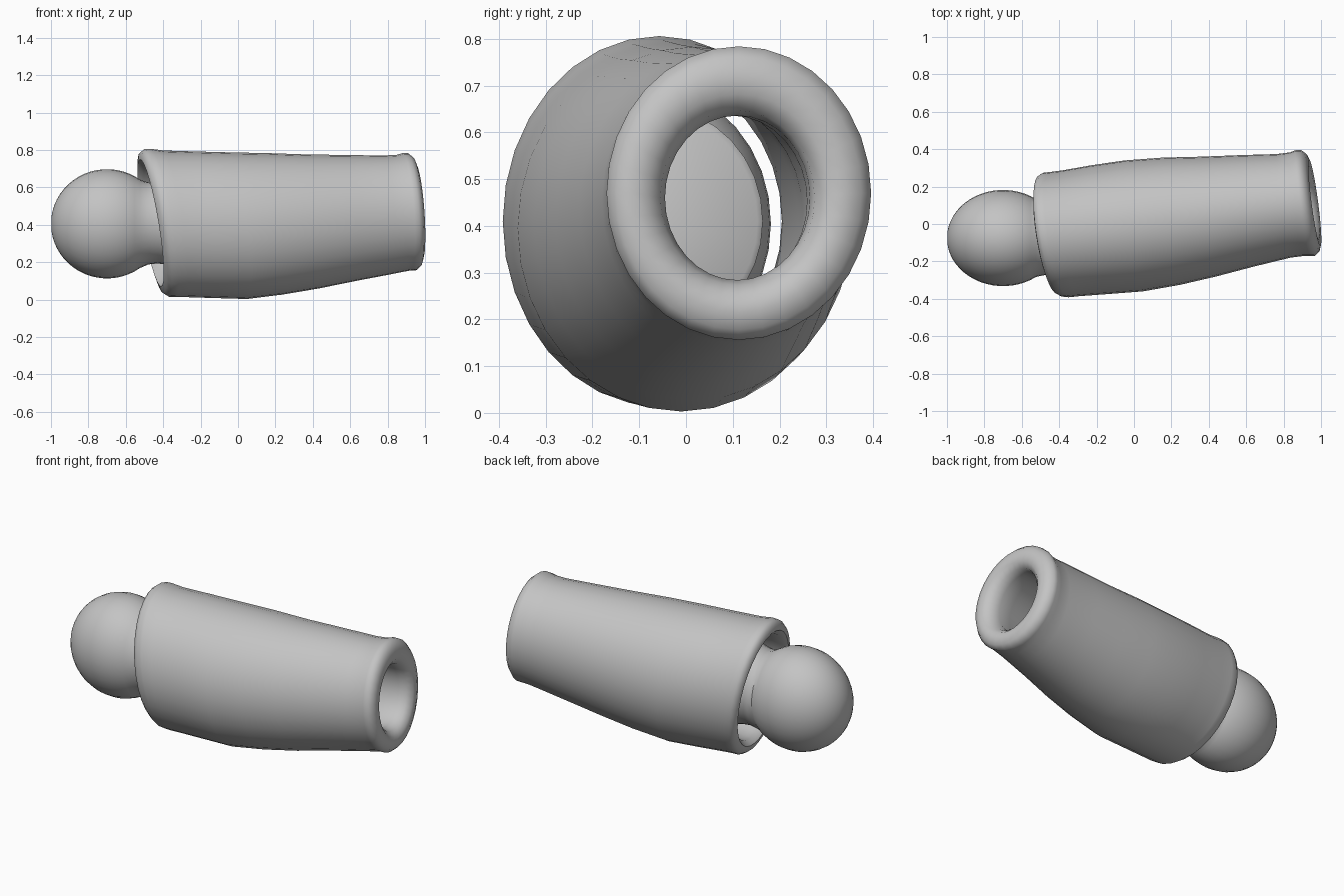
import bpy, bmesh, math

cube = bpy.data.objects.get("Cube")
if cube:
    bpy.data.objects.remove(cube, do_unlink=True)

grey = bpy.data.materials.new("plain_grey")
grey.use_nodes = True
grey.diffuse_color = (0.55, 0.55, 0.55, 1)
grey.node_tree.nodes["Principled BSDF"].inputs["Base Color"].default_value = (0.55, 0.55, 0.55, 1)

SIDES = 32


def loft(name, rings, closed=False):
    """Skin oval rings: (x, y, z, half width, half height, lean with y, lean with z)."""
    bm = bmesh.new()
    loops = []
    for x, y, z, ry, rz, ly, lz in rings:
        loop = []
        for i in range(SIDES):
            a = math.tau * i / SIDES
            dy, dz = ry * math.cos(a), rz * math.sin(a)
            loop.append(bm.verts.new((x + ly * dy + lz * dz, y + dy, z + dz)))
        loops.append(loop)
    pairs = list(zip(loops, loops[1:]))
    if closed:
        pairs.append((loops[-1], loops[0]))
    else:
        bm.faces.new(loops[0])
        bm.faces.new(loops[-1])
    for a, b in pairs:
        for i in range(SIDES):
            j = (i + 1) % SIDES
            bm.faces.new((a[i], a[j], b[j], b[i]))
    bmesh.ops.recalc_face_normals(bm, faces=bm.faces)
    mesh = bpy.data.meshes.new(name)
    bm.to_mesh(mesh)
    bm.free()
    mesh.materials.append(grey)
    obj = bpy.data.objects.new(name, mesh)
    bpy.context.collection.objects.link(obj)
    bpy.ops.object.select_all(action='DESELECT')
    obj.select_set(True)
    bpy.context.view_layer.objects.active = obj
    bpy.ops.object.shade_smooth_by_angle(angle=math.radians(50))
    return obj


# Sleeve: outer wall, rounded narrow lip, bore, rounded wide lip
WIDE, NARROW = (-0.15, -0.165), (-0.13, -0.07)
W, N = (-0.057, 0.41), (0.113, 0.47)
sleeve = [
    (-0.46, *W, 0.315, 0.377, *WIDE),
    (-0.435, *W, 0.331, 0.395, *WIDE),
    (-0.40, *W, 0.335, 0.396, *WIDE),
    (-0.34, -0.05, 0.405, 0.336, 0.392, -0.14, -0.15),
    (-0.18, -0.03, 0.40, 0.344, 0.392, -0.14, -0.14),
    (0.0, -0.01, 0.395, 0.35, 0.392, -0.14, -0.12),
    (0.2, 0.015, 0.405, 0.34, 0.378, -0.14, -0.11),
    (0.4, 0.04, 0.418, 0.32, 0.358, -0.13, -0.1),
    (0.6, 0.07, 0.436, 0.298, 0.337, -0.13, -0.08),
    (0.8, 0.097, 0.453, 0.277, 0.317, *NARROW),
    (0.87, 0.106, 0.462, 0.277, 0.312, *NARROW),
    (0.905, *N, 0.283, 0.314, *NARROW),
    (0.93, *N, 0.283, 0.314, *NARROW),
    (0.955, *N, 0.262, 0.292, *NARROW),
    (0.967, *N, 0.23, 0.255, *NARROW),
    (0.962, 0.112, 0.465, 0.195, 0.217, *NARROW),
    (0.935, 0.11, 0.46, 0.165, 0.187, *NARROW),
    (0.89, 0.11, 0.46, 0.155, 0.176, *NARROW),
    (0.80, 0.097, 0.453, 0.162, 0.183, *NARROW),
    (0.4, 0.04, 0.425, 0.21, 0.24, -0.13, -0.1),
    (0.0, -0.01, 0.41, 0.25, 0.285, -0.14, -0.12),
    (-0.38, *W, 0.262, 0.305, *WIDE),
    (-0.44, *W, 0.268, 0.312, *WIDE),
    (-0.468, *W, 0.288, 0.34, *WIDE),
]
loft("hollow_sleeve", sleeve, closed=True)

# Ball joint: oval ball running into a waisted neck with a flat end
ball = []
for k in range(1, 20):
    a = math.radians(126) * k / 19
    s = math.sin(a)
    ball.append((-0.70 - 0.30 * math.cos(a), -0.075, 0.405, 0.257 * s, 0.292 * s, 0, 0))
for x, r, lean in ((-0.49, 0.222, -0.05), (-0.455, 0.217, -0.1), (-0.41, 0.222, -0.14),
                   (-0.36, 0.235, -0.15), (-0.33, 0.244, -0.15), (-0.32, 0.232, -0.15)):
    ball.append((x, -0.065, 0.41, r * 0.94, r, lean, lean))
loft("ball_joint", ball)
